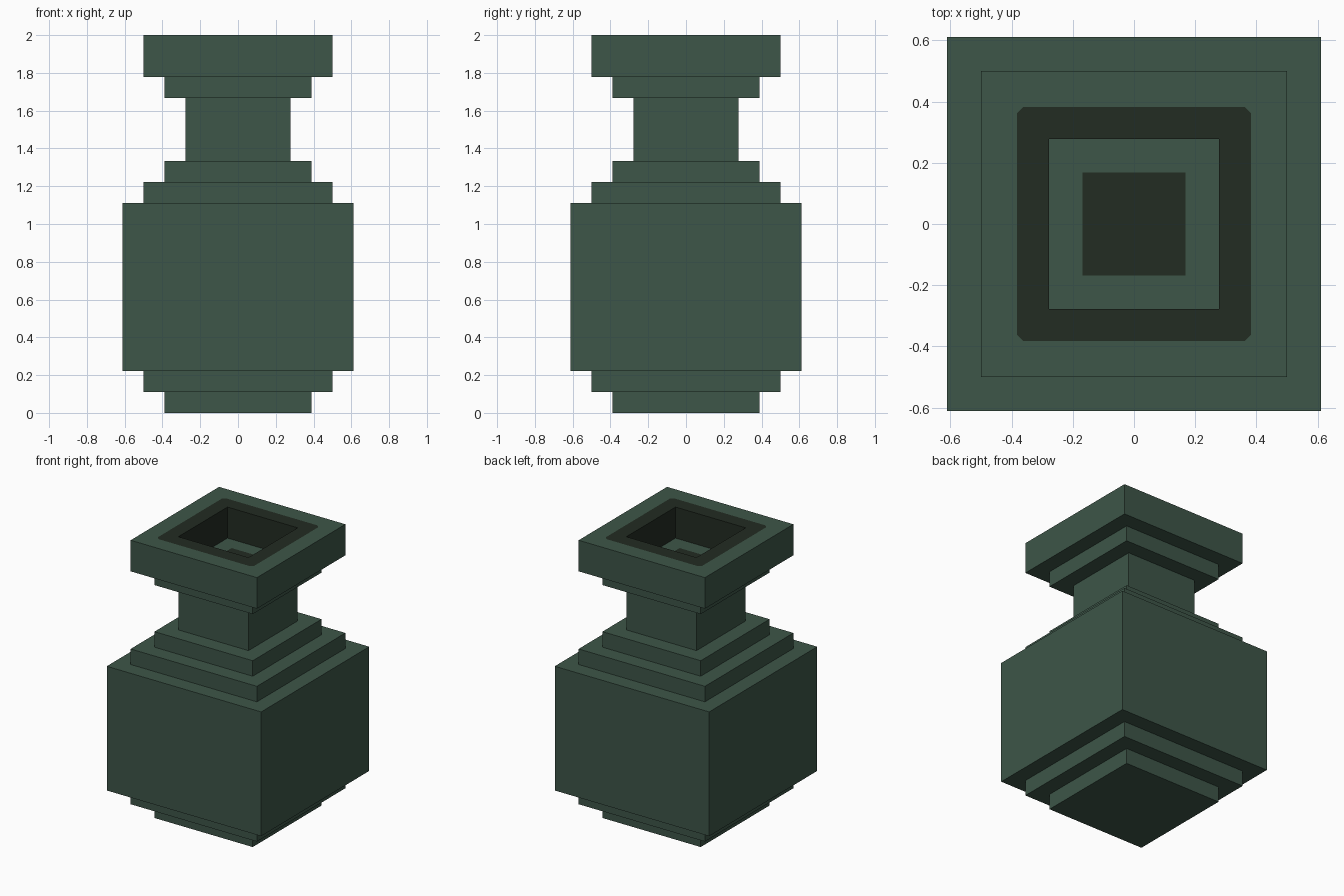
import bpy, bmesh

cube = bpy.data.objects.get("Cube")
if cube:
    bpy.data.objects.remove(cube, do_unlink=True)


def make_material(name, rgb):
    mat = bpy.data.materials.new(name)
    mat.use_nodes = True
    mat.diffuse_color = (*rgb, 1)
    bsdf = next(n for n in mat.node_tree.nodes if n.type == "BSDF_PRINCIPLED")
    bsdf.inputs["Base Color"].default_value = (*rgb, 1)
    bsdf.inputs["Roughness"].default_value = 0.9
    return mat


GREEN, DARK = 0, 1
materials = [make_material("muted green", (0.047, 0.092, 0.065)),
             make_material("dark opening", (0.0165, 0.025, 0.016))]


def square_ring(bm, h, z, c=0.0):
    """Counter-clockwise square of half width h, corners cut back by c."""
    pts = [(h, c - h), (h, h - c), (h - c, h), (c - h, h),
           (-h, h - c), (-h, c - h), (c - h, -h), (h - c, -h)]
    return [bm.verts.new((x, y, z)) for x, y in pts]


def loft(name, profile, colours=None, cap_bottom=False, cap_top=None):
    """Join square rings (half width, z, corner cut) into one surface."""
    bm = bmesh.new()
    rings = [square_ring(bm, *p) for p in profile]
    for i, (a, b) in enumerate(zip(rings, rings[1:])):
        for k in range(8):
            n = (k + 1) % 8
            face = bm.faces.new((a[k], a[n], b[n], b[k]))
            face.material_index = colours[i] if colours else GREEN
    if cap_bottom:
        bm.faces.new(rings[0][::-1])
    if cap_top is not None:
        bm.faces.new(rings[-1]).material_index = cap_top
    # Weld the doubled points of uncut corners
    bmesh.ops.remove_doubles(bm, verts=bm.verts[:], dist=1e-5)
    mesh = bpy.data.meshes.new(name)
    bm.to_mesh(mesh)
    bm.free()
    for mat in materials:
        mesh.materials.append(mat)
    obj = bpy.data.objects.new(name, mesh)
    bpy.context.collection.objects.link(obj)
    return obj


U = 1 / 9                                   # one step of the stacked blocks
W1, W2, W3, W4 = 2.5 * U, 3.5 * U, 4.5 * U, 5.5 * U

# Stepped foot
loft("foot", [(W2, 0), (W2, U), (W3, U), (W3, 2 * U)], cap_bottom=True)
# Wide body with its under and upper ledges
loft("body", [(W3, 2 * U), (W4, 2 * U), (W4, 10 * U), (W3, 10 * U)])
# Stepped shoulder
loft("shoulder", [(W3, 10 * U), (W3, 11 * U), (W2, 11 * U),
                  (W2, 12 * U), (W1, 12 * U)])
# Narrow neck and the collar above it
loft("neck", [(W1, 12 * U), (W1, 15 * U)])
loft("collar", [(W1, 15 * U), (W2, 15 * U), (W2, 16 * U)])
# Lip with a dark inner band around the square opening
loft("lip", [(W2, 16 * U), (W3, 16 * U), (W3, 18 * U),
             (0.382, 18 * U, 0.02), (W1, 18 * U)],
     colours=[GREEN, GREEN, GREEN, DARK])
# Recess walls, and the floor with a dark centre
loft("recess", [(W1, 18 * U), (W1, 16 * U), (0.168, 16 * U)],
     colours=[DARK, GREEN], cap_top=DARK)
